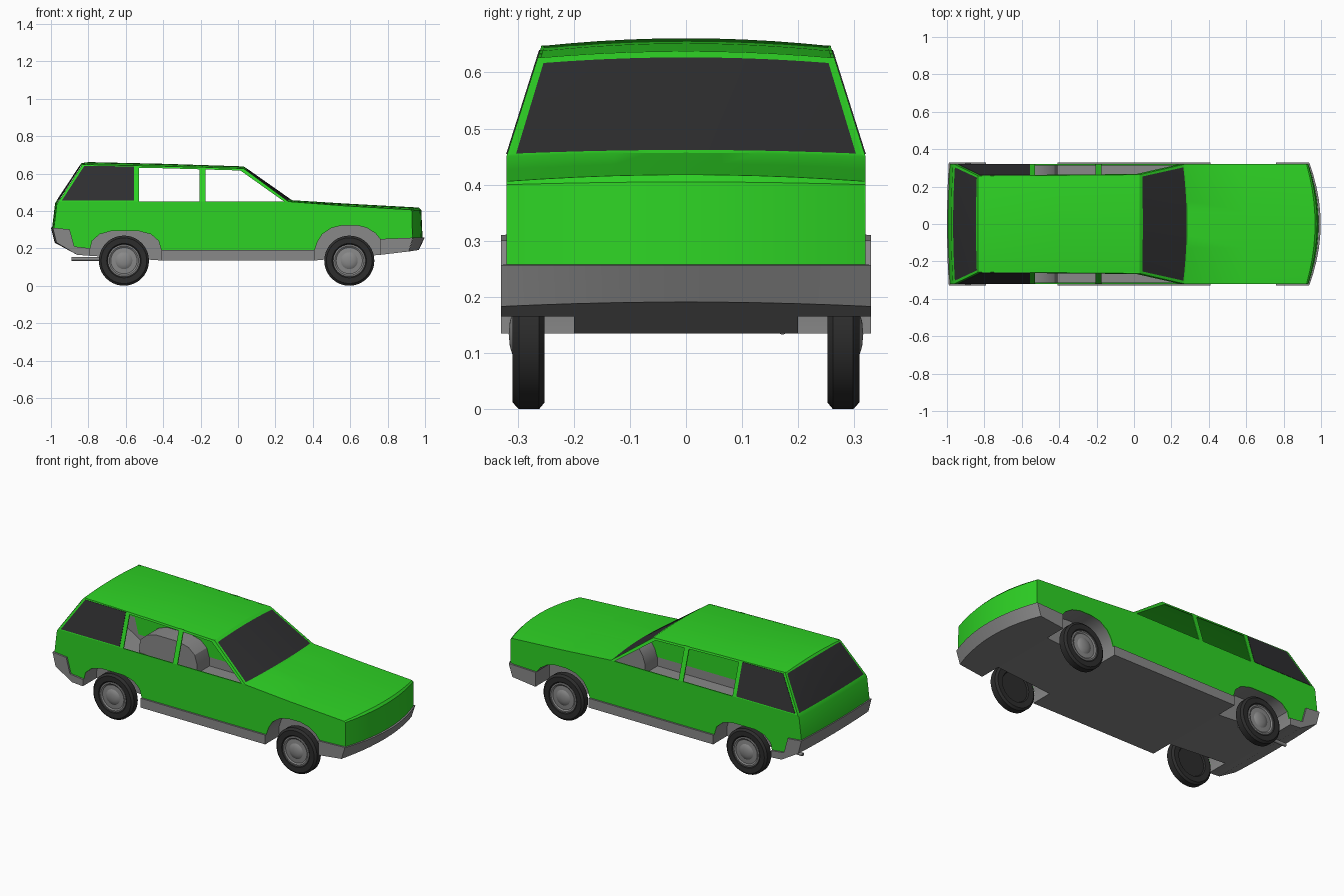
import bpy, bmesh, math

cube = bpy.data.objects.get("Cube")
if cube:
    bpy.data.objects.remove(cube, do_unlink=True)


def material(name, r, g, b, roughness):
    m = bpy.data.materials.new(name)
    m.use_nodes = True
    m.diffuse_color = (r, g, b, 1)
    shader = m.node_tree.nodes["Principled BSDF"]
    shader.inputs["Base Color"].default_value = (r, g, b, 1)
    shader.inputs["Roughness"].default_value = roughness
    return m


green = material("green paint", 0.027, 0.65, 0.018, 0.5)
grey = material("grey trim", 0.25, 0.25, 0.25, 0.6)
dark = material("dark glass", 0.028, 0.028, 0.03, 0.5)
rubber = material("black rubber", 0.026, 0.026, 0.026, 0.7)

SIDE, TRIM, BELT = 0.32, 0.33, 0.45
COLUMNS = [-1, -0.955, -0.8, -0.6, -0.4, -0.2, 0, 0.2, 0.4, 0.6, 0.8, 0.955, 1]


def finish(bm, name, *mats, recalc=True, flip=False):
    if recalc:
        bmesh.ops.recalc_face_normals(bm, faces=bm.faces)
    if flip:
        bmesh.ops.reverse_faces(bm, faces=bm.faces)
    mesh = bpy.data.meshes.new(name)
    bm.to_mesh(mesh)
    bm.free()
    obj = bpy.data.objects.new(name, mesh)
    bpy.context.collection.objects.link(obj)
    for m in mats:
        mesh.materials.append(m)
    bpy.ops.object.select_all(action="DESELECT")
    obj.select_set(True)
    bpy.context.view_layer.objects.active = obj
    bpy.ops.object.shade_smooth_by_angle(angle=math.radians(28))
    return obj


def skin(name, stations, *mats, glass_rows=()):
    """Loft stations (x, z, half width, crown, bow) across the car."""
    bm = bmesh.new()
    rows = [[bm.verts.new((x - bow * t * t, w * t, z - crown * t * t)) for t in COLUMNS]
            for x, z, w, crown, bow in stations]
    for i in range(len(rows) - 1):
        a, b = rows[i], rows[i + 1]
        for j in range(len(COLUMNS) - 1):
            face = bm.faces.new((a[j], a[j + 1], b[j + 1], b[j]))
            if i in glass_rows and 0 < j < len(COLUMNS) - 2:
                face.material_index = 1
    return finish(bm, name, *mats, recalc=False)


def lean(z):
    """Half width of the car: upright to the belt line, then leaning inward."""
    return SIDE - max(0, z - BELT) * 0.316


def panels(name, outline, mat, outer=0.0, thick=0.006):
    """A thin side panel from an x-z outline, made for both sides."""
    for s, side in ((1, "left"), (-1, "right")):
        bm = bmesh.new()
        out = [bm.verts.new((x, s * (lean(z) + outer), z)) for x, z in outline]
        inn = [bm.verts.new((x, s * (lean(z) + outer - thick), z)) for x, z in outline]
        bm.faces.new(out)
        bm.faces.new(inn[::-1])
        for i in range(len(out)):
            k = (i + 1) % len(out)
            bm.faces.new((out[i], inn[i], inn[k], out[k]))
        finish(bm, f"{name}_{side}", mat)


def lathe(name, profile, x, z, s, mat, segments=40):
    """Turn a profile (radius, y) about an axle parallel to y."""
    bm = bmesh.new()
    pts = [bm.verts.new((x + r, s * y, z)) for r, y in profile]
    edges = [bm.edges.new(pair) for pair in zip(pts, pts[1:])]
    bmesh.ops.spin(bm, geom=pts + edges, cent=(x, 0, z), axis=(0, 1, 0),
                   angle=math.tau, steps=segments, use_merge=False)
    bmesh.ops.remove_doubles(bm, verts=bm.verts, dist=0.0004)
    return finish(bm, name, mat)


# Painted skin from the nose over the roof to the tail, with both screens
skin("body_skin", [
    (0.987, 0.25, SIDE, 0, 0.055),
    (0.98, 0.405, SIDE, 0.005, 0.05),
    (0.968, 0.418, SIDE, 0.012, 0.046),
    (0.6, 0.438, SIDE, 0.011, 0.03),
    (0.29, 0.457, SIDE, 0.007, 0.02),
    (0.282, 0.462, 0.317, 0.007, 0.02),
    (0.047, 0.627, 0.266, 0.011, 0.002),
    (0.03, 0.638, 0.263, 0.012, 0),
    (-0.4, 0.652, 0.26, 0.014, 0),
    (-0.8, 0.661, 0.258, 0.014, 0),
    (-0.835, 0.656, 0.258, 0.011, 0),
    (-0.845, 0.645, 0.26, 0.005, -0.005),
    (-0.967, 0.46, 0.317, 0.003, -0.01),
    (-0.978, 0.44, SIDE, 0, -0.01),
    (-0.995, 0.3, SIDE, 0, -0.01),
], green, dark, glass_rows=(5, 11))

# Wheel arch outlines, listed from front to back
front_arch = [(0.76, 0.25), (0.735, 0.28), (0.69, 0.309), (0.635, 0.323), (0.56, 0.323),
              (0.5, 0.309), (0.45, 0.275), (0.425, 0.235), (0.41, 0.19)]
rear_arch = [(-0.41, 0.19), (-0.425, 0.24), (-0.465, 0.275), (-0.53, 0.292),
             (-0.68, 0.292), (-0.74, 0.275), (-0.78, 0.24), (-0.79, 0.2)]

# Lower body sides
panels("body_side", [(-0.9, 0.295), (-0.985, 0.3), (-0.968, 0.44), (-0.96, BELT),
                     (0.27, BELT), (0.57, 0.427), (0.922, 0.406), (0.931, 0.4), (0.932, 0.25)]
       + front_arch + rear_arch + [(-0.875, 0.2)], green)

# Window frames, pillars and rear quarter glass
panels("roof_rail", [(0.03, 0.627), (-0.4, 0.639), (-0.83, 0.648),
                     (-0.83, 0.637), (-0.4, 0.628), (0.015, 0.616)], green)
panels("windscreen_pillar", [(0.27, BELT), (0.03, 0.627), (0.01, 0.618), (0.247, BELT)], green)
panels("door_pillar", [(-0.175, BELT), (-0.175, 0.635), (-0.205, 0.635), (-0.205, BELT)], green)
panels("quarter_frame", [(-0.53, BELT), (-0.53, 0.64), (-0.833, 0.648), (-0.96, BELT)], green)
panels("quarter_glass", [(-0.555, 0.455), (-0.555, 0.638), (-0.822, 0.64), (-0.942, 0.455)],
       dark, outer=0.002, thick=0.01)

# Sills and bumpers
panels("sill", [(-0.41, 0.135), (0.41, 0.135), (0.41, 0.19), (-0.41, 0.19)],
       grey, outer=0.01, thick=0.012)
panels("front_bumper_end", [(0.76, 0.25), (0.935, 0.257), (0.912, 0.183), (0.76, 0.165)],
       grey, outer=0.01, thick=0.012)
panels("rear_bumper_end", [(-0.99, 0.31), (-0.9, 0.301), (-0.875, 0.21), (-0.79, 0.2),
                           (-0.79, 0.16), (-0.86, 0.165), (-0.97, 0.23)],
       grey, outer=0.01, thick=0.012)
skin("front_bumper", [(0.76, 0.165, TRIM, 0, 0), (0.967, 0.191, TRIM, 0.008, 0.055),
                      (0.998, 0.257, TRIM, 0, 0.062), (0.975, 0.258, SIDE, 0, 0.055)], grey)
skin("rear_bumper", [(-0.98, 0.311, SIDE, 0, -0.01), (-1, 0.31, TRIM, 0, -0.01),
                     (-0.98, 0.23, TRIM, 0, -0.01), (-0.86, 0.165, TRIM, 0, 0),
                     (-0.79, 0.16, TRIM, 0, 0)], grey)

# Floor: full width between the arches, narrow between the wheels
TUB = 0.2
skin("rear_floor", [(-0.79, 0.16, TUB, 0, 0), (-0.41, 0.135, TUB, 0, 0)], grey)
skin("middle_floor", [(-0.41, 0.135, TRIM, 0, 0), (0.41, 0.135, TRIM, 0, 0)], grey)
skin("front_floor", [(0.41, 0.135, TUB, 0, 0), (0.76, 0.165, TUB, 0, 0)], grey)

# Wheel tubs
for name, outline in (("front", [(0.76, 0.165)] + front_arch + [(0.41, 0.135)]),
                      ("rear", [(-0.41, 0.135)] + rear_arch + [(-0.79, 0.16)])):
    for s, side in ((1, "left"), (-1, "right")):
        bm = bmesh.new()
        inner = [bm.verts.new((x, s * TUB, z)) for x, z in outline]
        outer = [bm.verts.new((x, s * (SIDE - 0.001), z)) for x, z in outline]
        bm.faces.new(inner)
        for i in range(len(outline) - 1):
            bm.faces.new((inner[i], inner[i + 1], outer[i + 1], outer[i]))
        finish(bm, f"{name}_tub_{side}", grey, flip=True)

# Wheels
RADIUS = 0.134
tyre = [(0.0, 0.262), (0.085, 0.262), (0.09, 0.254), (0.122, 0.252), (RADIUS, 0.262),
        (RADIUS, 0.298), (0.122, 0.309), (0.092, 0.308), (0.084, 0.3), (0.0, 0.3)]
hub = [(0.0, 0.29), (0.086, 0.29), (0.086, 0.306), (0.078, 0.307), (0.07, 0.302),
       (0.045, 0.304), (0.038, 0.309), (0.022, 0.314), (0.0, 0.316)]
for name, x in (("front", 0.595), ("rear", -0.61)):
    for s, side in ((1, "left"), (-1, "right")):
        lathe(f"{name}_tyre_{side}", tyre, x, RADIUS, s, rubber)
        lathe(f"{name}_hub_{side}", hub, x, RADIUS, s, grey)

# Exhaust pipe
bpy.ops.mesh.primitive_cylinder_add(vertices=16, radius=0.01, depth=0.32,
                                    location=(-0.73, 0.172, 0.143),
                                    rotation=(0, math.radians(90), 0))
pipe = bpy.context.object
pipe.name = "exhaust_pipe"
pipe.data.materials.append(grey)
bpy.ops.object.shade_smooth_by_angle(angle=math.radians(35))
